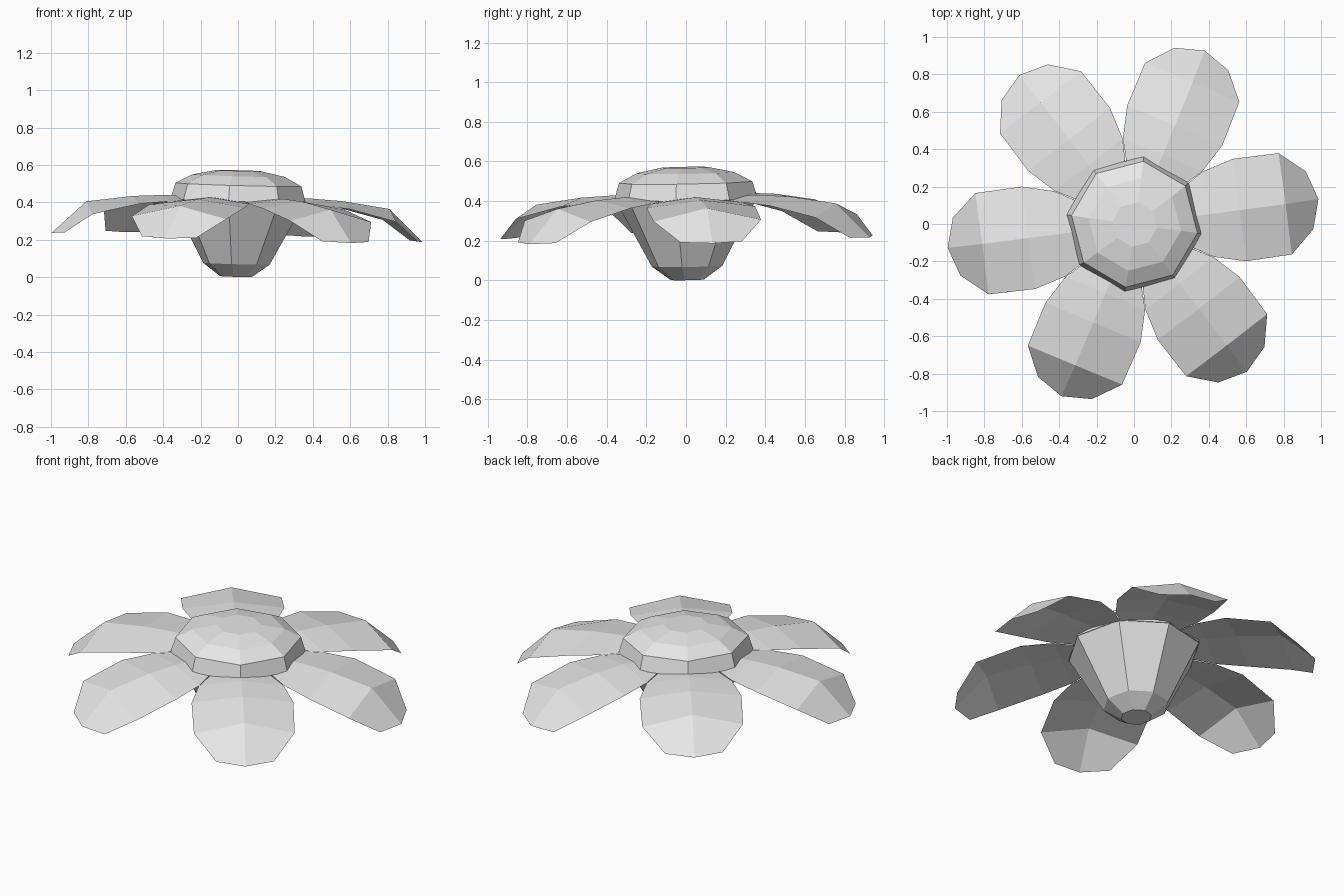
import bpy, bmesh
from math import cos, sin, pi, radians
from mathutils import Matrix, Vector

cube = bpy.data.objects.get("Cube")
if cube:
    bpy.data.objects.remove(cube, do_unlink=True)

grey = bpy.data.materials.new("plain grey")
grey.use_nodes = True
colour = (0.8, 0.8, 0.8, 1)
grey.diffuse_color = colour
grey.node_tree.nodes["Principled BSDF"].inputs["Base Color"].default_value = colour

# The whole flower leans slightly about the base of its petals
pivot = Vector((0, 0, 0.4))
LEAN = (Matrix.Translation(pivot) @ Matrix.Rotation(0.0275, 4, 'Y')
        @ Matrix.Rotation(0.016, 4, 'X') @ Matrix.Translation(-pivot))


def make_object(name, bm, angle):
    bm.transform(LEAN @ Matrix.Rotation(radians(angle), 4, 'Z'))
    bm.normal_update()
    mesh = bpy.data.meshes.new(name)
    bm.to_mesh(mesh)
    bm.free()
    mesh.materials.append(grey)
    obj = bpy.data.objects.new(name, mesh)
    bpy.context.collection.objects.link(obj)
    return obj


def lathe(name, profile, sides, angle):
    """Faceted revolve; profile runs bottom to top, ends are capped."""
    bm = bmesh.new()
    rings = [[bm.verts.new((r * cos(2 * pi * i / sides), r * sin(2 * pi * i / sides), z))
              for i in range(sides)] for r, z in profile]
    for low, high in zip(rings, rings[1:]):
        for i in range(sides):
            j = (i + 1) % sides
            bm.faces.new((low[i], low[j], high[j], high[i]))
    bm.faces.new(rings[0][::-1])
    bm.faces.new(rings[-1])
    return make_object(name, bm, angle)


def petal(name, angle):
    """Creased sheet; each row is radius, half width, crease height, edge height."""
    rows = [(0.25, 0.14, 0.425, 0.41), (0.40, 0.23, 0.43, 0.40),
            (0.57, 0.276, 0.42, 0.383), (0.818, 0.273, 0.385, 0.322)]
    bm = bmesh.new()
    grid = [[bm.verts.new((u, -w, edge)), bm.verts.new((u, 0, mid)),
             bm.verts.new((u, w, edge))] for u, w, mid, edge in rows]
    # Rounded drooping tip
    grid.append([bm.verts.new((0.952, -0.156, 0.218)), bm.verts.new((1.0, 0, 0.212)),
                 bm.verts.new((0.952, 0.156, 0.218))])
    for a, b in zip(grid, grid[1:]):
        for k in range(2):
            bm.faces.new((a[k], b[k], b[k + 1], a[k + 1]))
    return make_object(name, bm, angle)


# Flower centre: tapered cup below, shallow dome above
lathe("cup", [(0.085, 0.003), (0.18, 0.072), (0.36, 0.41)], 8, -8)
lathe("dome", [(0.365, 0.41), (0.34, 0.495), (0.25, 0.543), (0.12, 0.57)], 8, -8)

# Six petals around the centre
for n in range(6):
    petal(f"petal_{n + 1}", 7.5 + 60 * n)
